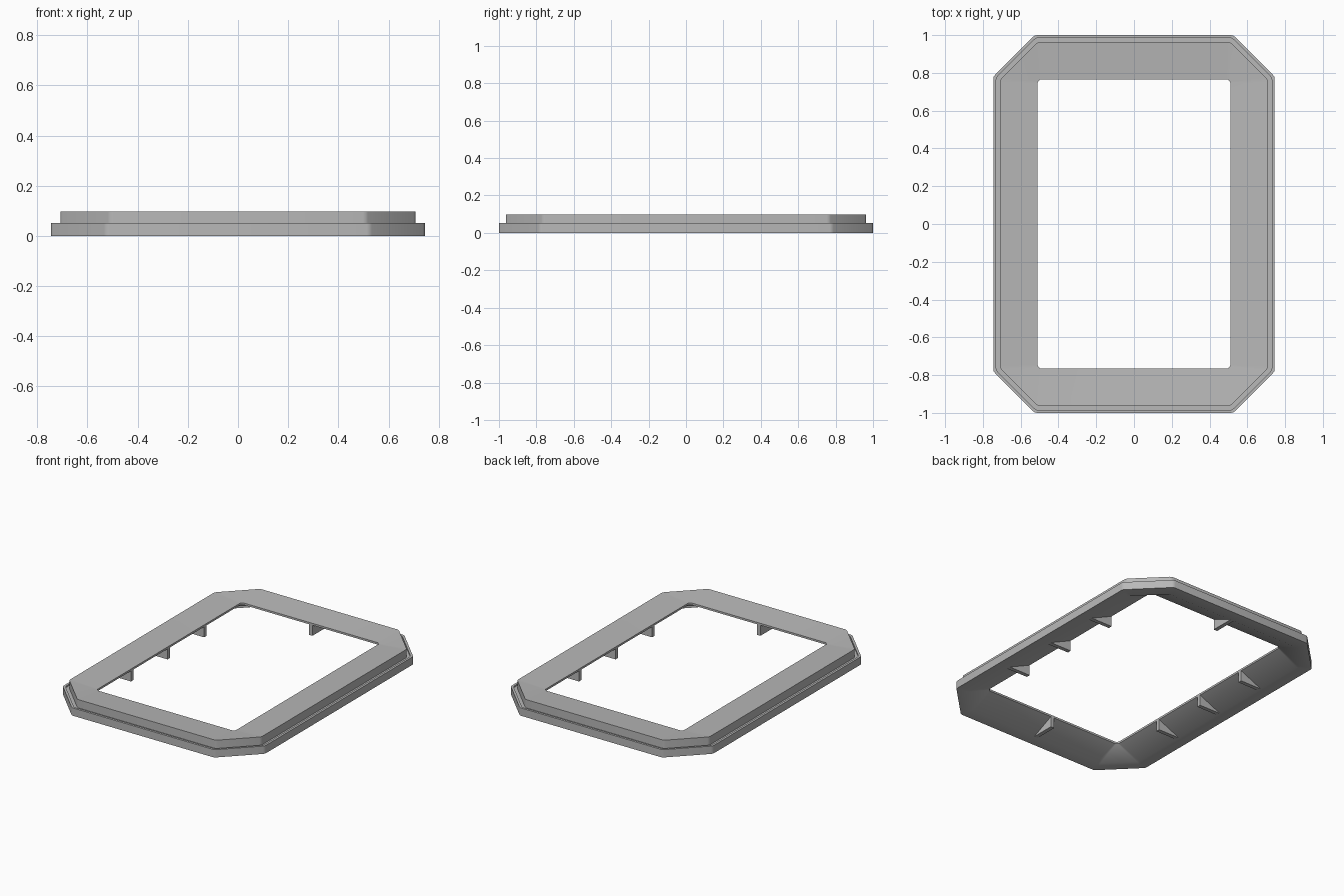
import bpy
import bmesh
import math
from mathutils import Vector

if "Cube" in bpy.data.objects:
    bpy.data.objects.remove(bpy.data.objects["Cube"], do_unlink=True)

HALF_X, HALF_Y = 0.745, 1.0        # outer outline
OPEN_X, OPEN_Y = 0.51, 0.765       # opening
LIP = 0.08                         # width of the flat underside lip
INNER_LOW, INNER_HIGH = 0.07, 0.083

grey = bpy.data.materials.new("plain grey")
grey.use_nodes = True
grey.diffuse_color = (0.48, 0.48, 0.48, 1)
grey.node_tree.nodes["Principled BSDF"].inputs["Base Color"].default_value = grey.diffuse_color


def outline(hx, hy, cut, radius):
    """Rectangle with cut corners, each of the eight corners softly rounded."""
    pts = []
    for sx, sy in ((1, 1), (-1, 1), (-1, -1), (1, -1)):
        pair = [Vector((sx * hx, sy * (hy - cut))), Vector((sx * (hx - cut), sy * hy))]
        pts += pair if sx * sy > 0 else pair[::-1]
    loop = []
    for i, p in enumerate(pts):
        a = p + (pts[i - 1] - p).normalized() * radius
        b = p + (pts[(i + 1) % len(pts)] - p).normalized() * radius
        loop += [a, (a + b + 2 * p) / 4, b]
    return loop


def octagon(inset):
    return outline(HALF_X - inset, HALF_Y - inset, 0.22 - 0.586 * inset, 0.012)


def finish(name, bm):
    bmesh.ops.recalc_face_normals(bm, faces=bm.faces)
    mesh = bpy.data.meshes.new(name)
    bm.to_mesh(mesh)
    bm.free()
    mesh.materials.append(grey)
    obj = bpy.data.objects.new(name, mesh)
    bpy.context.collection.objects.link(obj)
    return obj


# Frame: closed cross-section carried around the outline
opening = outline(OPEN_X, OPEN_Y, 0.014, 0.004)
section = [
    (octagon(0), 0), (octagon(0), 0.052),                # outer wall
    (octagon(0.015), 0.052), (octagon(0.015), 0.042),    # rim and seal groove
    (octagon(0.037), 0.042), (octagon(0.037), 0.097),    # raised step
    (opening, INNER_HIGH), (opening, INNER_LOW),         # sloped top and thin edge
    (octagon(LIP), 0),                                   # sloped underside
]
bm = bmesh.new()
rings = [[bm.verts.new((p.x, p.y, z)) for p in loop] for loop, z in section]
for k, ring in enumerate(rings):
    other = rings[(k + 1) % len(rings)]
    for i in range(len(ring)):
        j = (i + 1) % len(ring)
        bm.faces.new((ring[i], ring[j], other[j], other[i]))
frame = finish("frame", bm)
bpy.ops.object.select_all(action='DESELECT')
frame.select_set(True)
bpy.context.view_layer.objects.active = frame
bpy.ops.object.shade_smooth_by_angle(angle=math.radians(30))


def rib(name, inner, outer, place, angle):
    """Triangular gusset under the sloped face, reaching out from the opening."""
    bm = bmesh.new()
    tri = ((inner, INNER_LOW + 0.004), (inner, 0), (outer, 0))
    face = bm.faces.new([bm.verts.new((r, -0.013, z)) for r, z in tri])
    new = bmesh.ops.extrude_face_region(bm, geom=[face])["geom"]
    moved = [v for v in new if isinstance(v, bmesh.types.BMVert)]
    bmesh.ops.translate(bm, verts=moved, vec=(0, 0.026, 0))
    obj = finish(name, bm)
    obj.rotation_euler.z = angle
    obj.location = place


# Three ribs along each long side, one on each short side
for side, angle in (("left", 0), ("right", math.pi)):
    for n, y in enumerate((-0.385, 0, 0.385)):
        rib(f"{side}_rib_{n + 1}", OPEN_X, HALF_X - LIP, (0, y, 0), angle)
for side, angle in (("back", math.pi / 2), ("front", -math.pi / 2)):
    rib(f"{side}_rib", OPEN_Y, HALF_Y - LIP, (0, 0, 0), angle)
